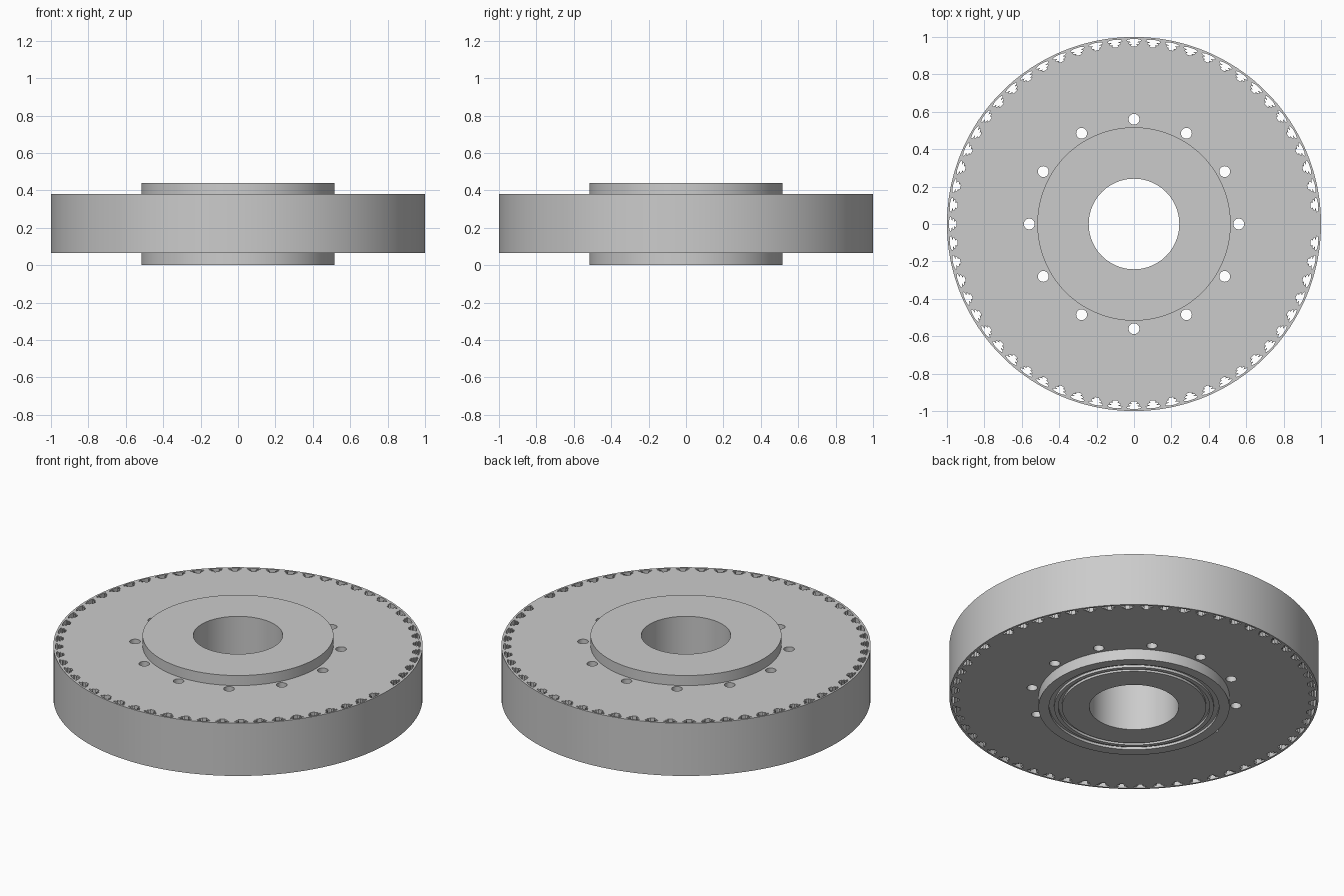
import bpy, bmesh, math
from mathutils import Matrix, Vector

cube = bpy.data.objects.get("Cube")
if cube:
    bpy.data.objects.remove(cube, do_unlink=True)

SEGMENTS = 180

steel = bpy.data.materials.new("grey_steel")
steel.use_nodes = True
GREY = (0.6, 0.6, 0.6, 1)
steel.diffuse_color = GREY
steel.node_tree.nodes["Principled BSDF"].inputs["Base Color"].default_value = GREY


def make_object(name, bm):
    bmesh.ops.recalc_face_normals(bm, faces=bm.faces)
    mesh = bpy.data.meshes.new(name)
    bm.to_mesh(mesh)
    bm.free()
    mesh.materials.append(steel)
    obj = bpy.data.objects.new(name, mesh)
    bpy.context.collection.objects.link(obj)
    return obj


def lathe(name, profile):
    """Revolve a closed (radius, height) outline around z."""
    bm = bmesh.new()
    verts = [bm.verts.new((r, 0, z)) for r, z in profile]
    edges = [bm.edges.new((a, b)) for a, b in zip(verts, verts[1:] + verts[:1])]
    bmesh.ops.spin(bm, geom=verts + edges, cent=(0, 0, 0), axis=(0, 0, 1),
                   angle=math.tau, steps=SEGMENTS, use_merge=True)
    bmesh.ops.remove_doubles(bm, verts=bm.verts, dist=1e-5)
    return make_object(name, bm)


def add_prism(bm, outline, angle):
    """Add an upright through-cutter with the given plan outline, turned by angle."""
    turn = Matrix.Rotation(angle, 3, 'Z')
    face = bm.faces.new([bm.verts.new(turn @ Vector((x, y, -0.1))) for x, y in outline])
    top = bmesh.ops.extrude_face_region(bm, geom=[face])["geom"]
    bmesh.ops.translate(bm, vec=(0, 0, 0.7),
                        verts=[v for v in top if isinstance(v, bmesh.types.BMVert)])


# Disc with raised hubs, central bore and seal grooves underneath
BORE, HUB = 0.242, 0.517
BOTTOM, TOP, RIM_LOW, RIM_HIGH, GROOVE = 0, 0.44, 0.065, 0.38, 0.015
profile = [(BORE, BOTTOM)]
for inner, outer in ((0.39, 0.41), (0.432, 0.46)):
    profile += [(inner, BOTTOM), (inner, GROOVE), (outer, GROOVE), (outer, BOTTOM)]
profile += [(HUB, BOTTOM), (HUB, RIM_LOW), (1, RIM_LOW), (1, RIM_HIGH),
            (HUB, RIM_HIGH), (HUB, TOP), (BORE, TOP)]
disc = lathe("rotor_disc", profile)

cutter_bm = bmesh.new()

# Ring of bolt holes
hole = [(0.56 + 0.029 * math.cos(math.tau * i / 24), 0.029 * math.sin(math.tau * i / 24))
        for i in range(24)]
for i in range(12):
    add_prism(cutter_bm, hole, math.tau * i / 12)

# Fir-tree slots just inside the rim, with one position left blank
side = [(0.949, 0.010), (0.954, 0.018), (0.959, 0.010), (0.964, 0.028), (0.969, 0.028),
        (0.973, 0.015), (0.978, 0.037), (0.984, 0.037), (0.989, 0.016)]
slot = side + [(r, -w) for r, w in reversed(side)]
for i in range(1, 60):
    add_prism(cutter_bm, slot, math.tau * i / 60)

cutter = make_object("hole_cutter", cutter_bm)
cutter.hide_render = True

# Cut the holes and slots
boolean = disc.modifiers.new("holes", 'BOOLEAN')
boolean.operation = 'DIFFERENCE'
boolean.solver = 'EXACT'
boolean.object = cutter
bpy.ops.object.select_all(action='DESELECT')
disc.select_set(True)
bpy.context.view_layer.objects.active = disc
bpy.ops.object.modifier_apply(modifier=boolean.name)
bpy.data.objects.remove(cutter, do_unlink=True)

bpy.ops.object.shade_smooth_by_angle(angle=math.radians(25))
